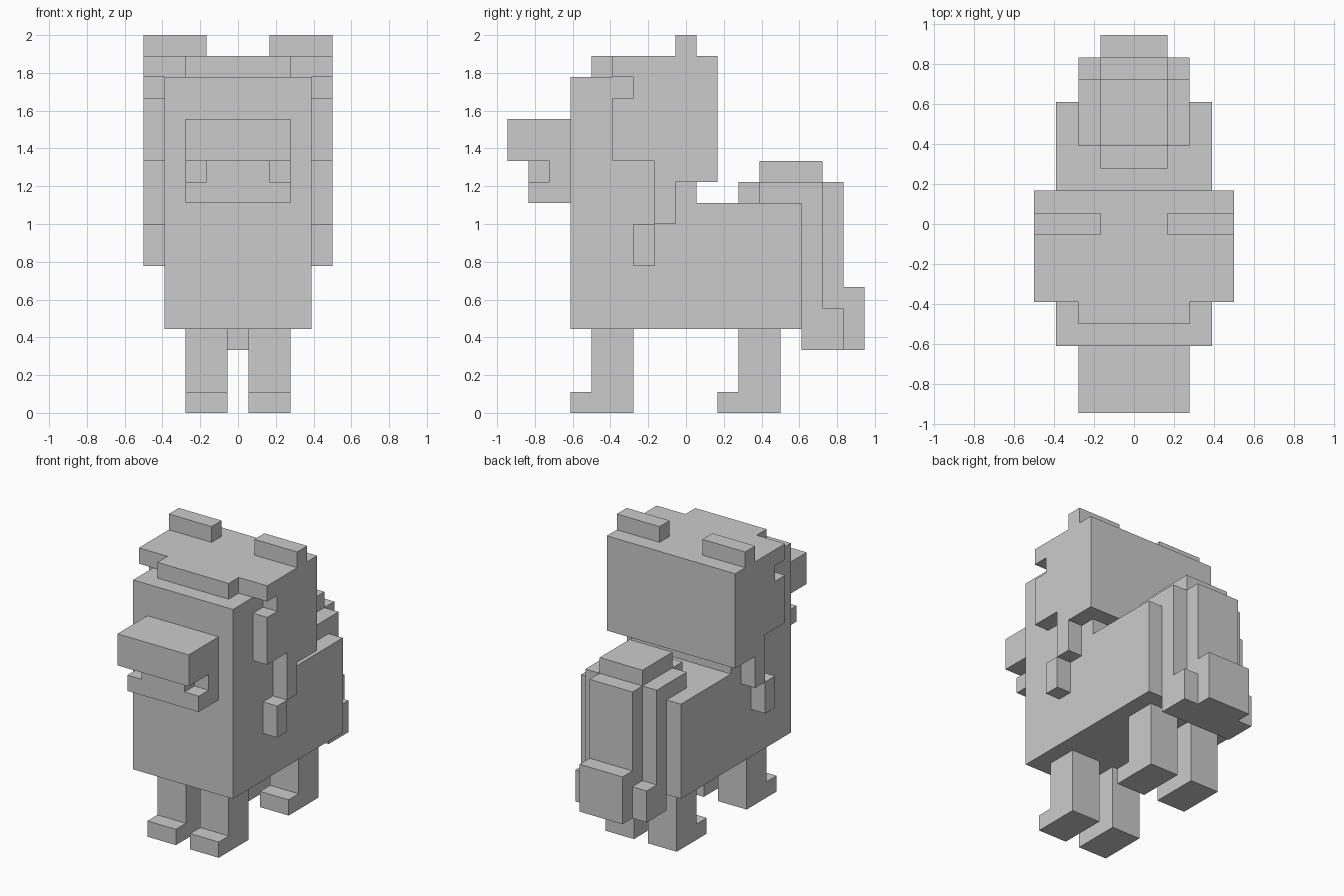
import bpy, bmesh

if "Cube" in bpy.data.objects:
    bpy.data.objects.remove(bpy.data.objects["Cube"])

U = 1 / 9  # one block of the model's grid


def slab(name, profile, x0, x1, mirror=False):
    """Extrude a (y, z) side profile from x0 to x1, optionally mirrored in x."""
    bm = bmesh.new()
    spans = [(x0, x1)] + ([(-x1, -x0)] if mirror else [])
    for a, b in spans:
        face = bm.faces.new([bm.verts.new((a * U, y * U, z * U)) for y, z in profile])
        ext = bmesh.ops.extrude_face_region(bm, geom=[face])
        verts = [g for g in ext["geom"] if isinstance(g, bmesh.types.BMVert)]
        bmesh.ops.translate(bm, verts=verts, vec=((b - a) * U, 0, 0))
    bmesh.ops.recalc_face_normals(bm, faces=bm.faces)
    mesh = bpy.data.meshes.new(name)
    bm.to_mesh(mesh)
    bm.free()
    obj = bpy.data.objects.new(name, mesh)
    bpy.context.collection.objects.link(obj)
    return obj


def rect(y0, y1, z0, z1):
    return [(y0, z0), (y1, z0), (y1, z1), (y0, z1)]


# Body and head in one block
slab("body_and_head", [(-5.5, 4), (5.5, 4), (5.5, 10), (0.5, 10), (0.5, 16), (-5.5, 16)], -3.5, 3.5)

# Snout, with the corners of the mouth cut back
slab("snout", rect(-8.5, -5.5, 12, 14), -2.5, 2.5)
slab("mouth", rect(-7.5, -5.5, 11, 12), -1.5, 1.5)
slab("mouth_side", rect(-6.5, -5.5, 11, 12), 1.5, 2.5, True)
slab("jaw", rect(-7.5, -5.5, 10, 11), -2.5, 2.5)

# Hair: cap and back, side locks, fringe, loose lock ends
slab("mane", [(-3.5, 16), (0.5, 16), (0.5, 11), (1.5, 11), (1.5, 17), (-3.5, 17)], -3.5, 3.5)
slab("mane_side", [(-3.5, 17), (-3.5, 16), (-2.5, 16), (-2.5, 15), (-3.5, 15), (-3.5, 12),
                   (-1.5, 12), (-1.5, 9), (-0.5, 9), (-0.5, 11), (1.5, 11), (1.5, 17)], 3.5, 4.5, True)
slab("mane_lock", rect(-2.5, -1.5, 7, 9), 3.5, 4.5, True)
slab("fringe", rect(-4.5, -3.5, 16, 17), -2.5, 2.5)
slab("ear", rect(-0.5, 0.5, 17, 18), 1.5, 4.5, True)

# Legs with forward-pointing feet
for name, y in (("front_leg", -4.5), ("hind_leg", 2.5)):
    slab(name, [(y - 1, 0), (y + 2, 0), (y + 2, 4), (y, 4), (y, 1), (y - 1, 1)], 0.5, 2.5, True)

# Tail draped over the rump
slab("tail", [(2.5, 10), (2.5, 11), (3.5, 11), (3.5, 12), (6.5, 12), (6.5, 11), (7.5, 11),
              (7.5, 6), (8.5, 6), (8.5, 3), (5.5, 3), (5.5, 10)], -1.5, 1.5)
slab("tail_side", [(3.5, 10), (3.5, 11), (6.5, 11), (6.5, 5), (7.5, 5), (7.5, 3),
                   (5.5, 3), (5.5, 10)], 1.5, 2.5, True)
